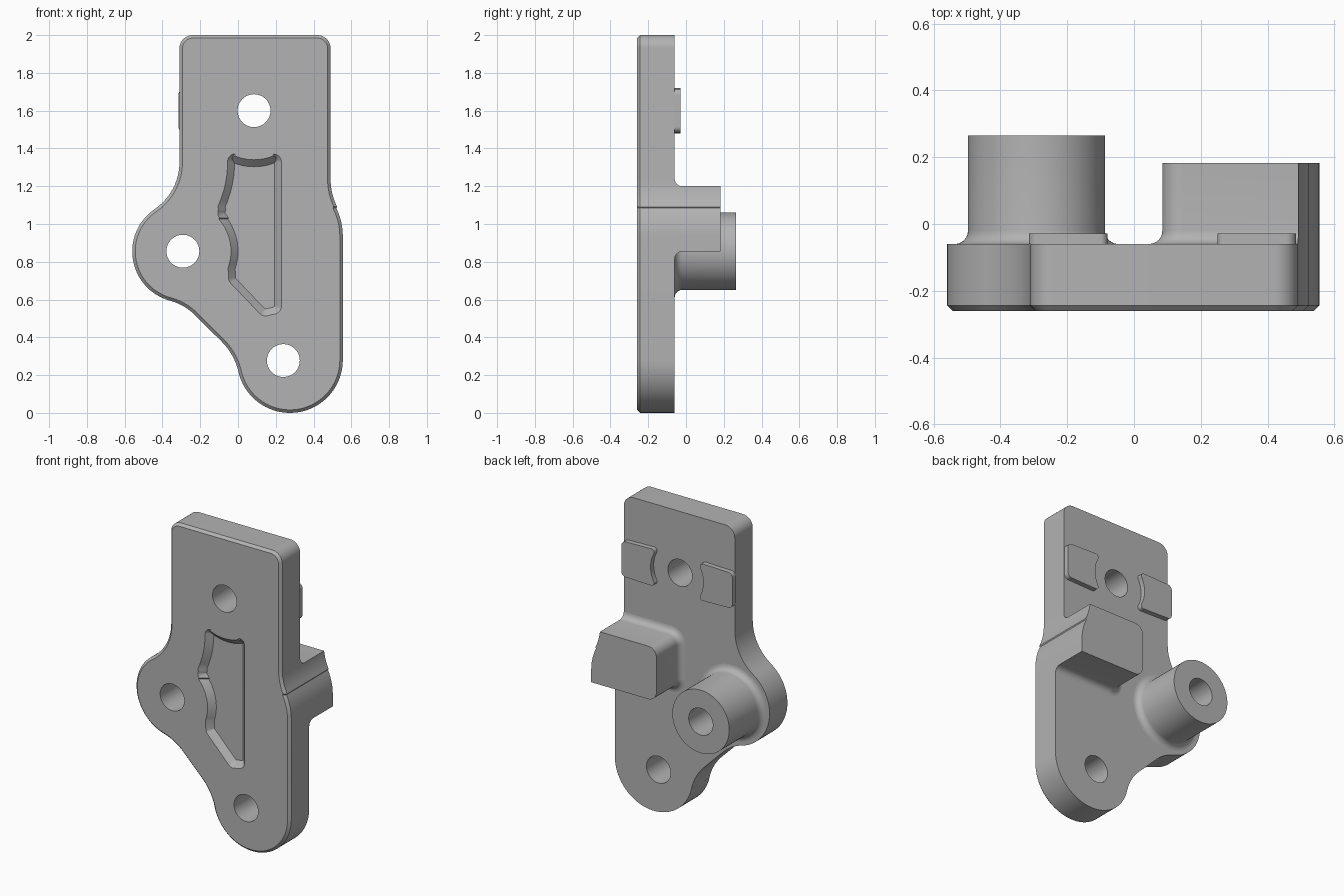
import bpy, bmesh, math
from mathutils import Vector

if "Cube" in bpy.data.objects:
    bpy.data.objects.remove(bpy.data.objects["Cube"])

FRONT, BACK = -0.26, -0.06
HOLE_R = 0.087
HOLES = [(0.085, 1.6), (-0.292, 0.856), (0.24, 0.277)]

grey = bpy.data.materials.new("grey metal")
grey.diffuse_color = (0.45, 0.45, 0.45, 1)
grey.use_nodes = True
grey.node_tree.nodes["Principled BSDF"].inputs["Base Color"].default_value = grey.diffuse_color


def arcs(*specs, step=5):
    """Outline in x-z from arcs (cx, cz, r, start, end); lines join them."""
    pts = []
    for cx, cz, r, a0, a1 in specs:
        n = max(2, math.ceil(abs(a1 - a0) / step))
        for i in range(n + 1):
            a = math.radians(a0 + (a1 - a0) * i / n)
            p = Vector((cx + r * math.cos(a), cz + r * math.sin(a)))
            if not pts or (p - pts[-1]).length > 1e-4:
                pts.append(p)
    if (pts[0] - pts[-1]).length < 1e-4:
        pts.pop()
    return pts


def offset(pts, d):
    """Grow a clockwise outline by d (negative shrinks it)."""
    out = []
    for i, p in enumerate(pts):
        e0 = (p - pts[i - 1]).normalized()
        e1 = (pts[(i + 1) % len(pts)] - p).normalized()
        n0, n1 = Vector((-e0.y, e0.x)), Vector((-e1.y, e1.x))
        out.append(p + (n0 + n1) * (d / (1 + n0.dot(n1))))
    return out


def loft(name, rings):
    """Solid through (outline, y) rings, capped at both ends."""
    bm = bmesh.new()
    loops = [[bm.verts.new((p.x, y, p.y)) for p in pts] for pts, y in rings]
    for a, b in zip(loops, loops[1:]):
        for i in range(len(a)):
            j = (i + 1) % len(a)
            bm.faces.new((a[i], a[j], b[j], b[i]))
    bm.faces.new(loops[0])
    bm.faces.new(loops[-1])
    bmesh.ops.recalc_face_normals(bm, faces=bm.faces)
    me = bpy.data.meshes.new(name)
    bm.to_mesh(me)
    bm.free()
    me.materials.append(grey)
    ob = bpy.data.objects.new(name, me)
    bpy.context.collection.objects.link(ob)
    return ob


def filleted(outline, radius, top):
    """Rings of a post with a concave fillet where it meets the plate."""
    rings = []
    for i in range(7):
        t = math.radians(15 * i)
        rings.append((offset(outline, radius * (1 - math.sin(t))),
                      BACK + radius * (1 - math.cos(t))))
    return rings + [(outline, top)]


def circle(c, r):
    return arcs((c[0], c[1], r, 360, 0))


def boolean(ob, cutter, op='DIFFERENCE'):
    m = ob.modifiers.new(op.lower(), 'BOOLEAN')
    m.operation, m.object, m.solver = op, cutter, 'EXACT'
    bpy.context.view_layer.objects.active = ob
    bpy.ops.object.modifier_apply(modifier=m.name)


# plate outline, clockwise from the top left corner
plate_outline = arcs(
    (-0.24, 1.93, 0.07, 180, 90), (0.42, 1.93, 0.07, 90, 0),
    (0.83, 1.24, 0.34, 180, 206), (0.215, 0.935, 0.34, 26, 0),
    (0.275, 0.28, 0.28, 0, -167), (-0.319, 0.143, 0.33, 13, 45),
    (-0.439, 0.305, 0.30, 45, 74.8), (-0.29, 0.855, 0.27, 254.8, 124.1),
    (-0.61, 1.327, 0.30, -55.9, 0))
plate = loft("plate", [(offset(plate_outline, -0.016), FRONT),
                       (plate_outline, FRONT + 0.016), (plate_outline, BACK)])

# sloped pocket sunk in the front
pocket_outline = arcs(
    (-0.013, 1.33, 0.042, 178, 95), (0.085, 1.6, 0.26, 247, 293),
    (0.188, 1.328, 0.042, 90, 0), (0.188, 0.565, 0.042, 0, -75),
    (0.145, 0.555, 0.042, -75, -135), (-0.008, 0.715, 0.042, 225, 180),
    (-0.292, 0.856, 0.255, -20, 42), (-0.065, 1.06, 0.042, 220, 155),
    (-0.61, 1.327, 0.555, -25, -3))
pocket = loft("pocket_cutter", [(pocket_outline, FRONT - 0.05),
                                (pocket_outline, FRONT),
                                (offset(pocket_outline, -0.037), FRONT + 0.037)])
boolean(plate, pocket)

# round boss behind the side hole
boss = loft("boss", filleted(circle(HOLES[1], 0.205), 0.04, 0.265))

# stop block, trimmed to the plate edge
block_outline = arcs((0.145, 1.14, 0.06, 180, 90), (0.8, 1.19, 0.01, 90, 0),
                     (0.8, 0.865, 0.01, 0, -90), (0.145, 0.915, 0.06, 270, 180))
block = loft("stop_block", filleted(block_outline, 0.04, 0.183))
trim = loft("trim_cutter", [(plate_outline, -0.5), (plate_outline, 0.5)])
boolean(block, trim, 'INTERSECT')

# pair of thin pads either side of the top hole
pads = []
for name, s in (("left_pad", -1), ("right_pad", 1)):
    half = arcs((0.37, 1.685, 0.03, 90, 0), (0.37, 1.515, 0.03, 0, -90),
                (0.185, 1.50, 0.02, 270, 150),
                (0, 1.6, 0.19, -30, 30),
                (0.185, 1.70, 0.02, 210, 90))
    outline = [Vector((0.085 + s * p.x, p.y)) for p in half]
    pads.append(loft(name, [(outline, BACK), (outline, -0.028)]))

# through holes
cutters = [pocket, trim]
for i, c in enumerate(HOLES):
    cut = loft(f"hole_cutter_{i + 1}", [(circle(c, HOLE_R), -0.5), (circle(c, HOLE_R), 0.5)])
    boolean(plate, cut)
    if i == 1:
        boolean(boss, cut)
    cutters.append(cut)
for c in cutters:
    bpy.data.objects.remove(c)

# smooth curved walls, crisp edges
for ob in [plate, boss, block] + pads:
    bpy.ops.object.select_all(action='DESELECT')
    ob.select_set(True)
    bpy.context.view_layer.objects.active = ob
    bpy.ops.object.shade_smooth_by_angle(angle=math.radians(30))
